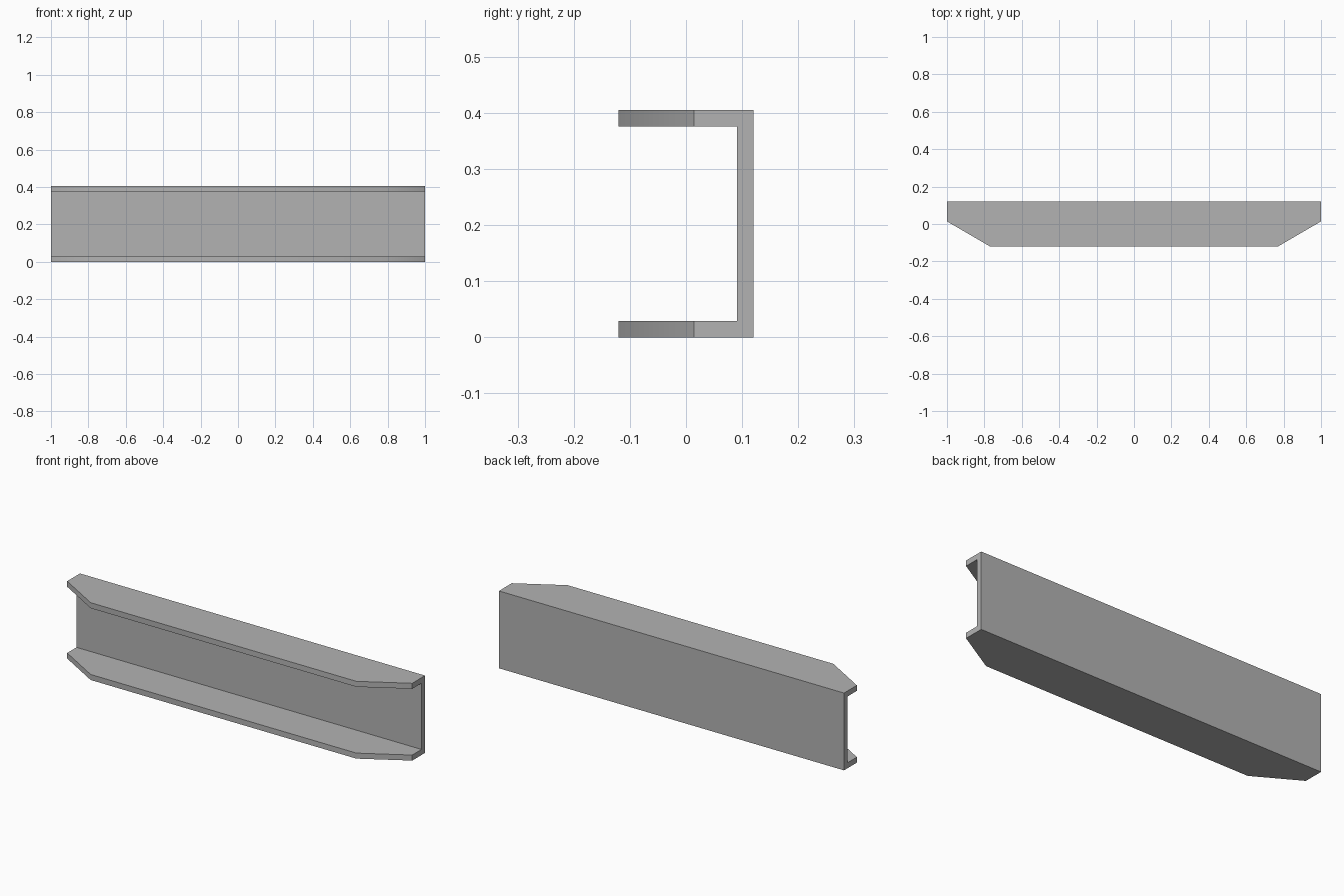
import bpy
import bmesh
import math
from mathutils import Vector

cube = bpy.data.objects.get("Cube")
if cube:
    bpy.data.objects.remove(cube, do_unlink=True)

# Main dimensions
HALF_LENGTH = 1.0
DEPTH = 0.12        # half depth
HEIGHT = 0.405
WALL = 0.029
CUT_Y = 0.014       # where the corner cut meets the end
CUT_X = 0.77        # where the corner cut meets the front

# Plain grey steel
steel = bpy.data.materials.new("grey steel")
steel.use_nodes = True
colour = (0.45, 0.45, 0.45, 1)
steel.diffuse_color = colour
steel.node_tree.nodes["Principled BSDF"].inputs["Base Color"].default_value = colour

# C-shaped section extruded along the length
inner = DEPTH - WALL
top = HEIGHT - WALL
section = [(-DEPTH, 0), (DEPTH, 0), (DEPTH, HEIGHT), (-DEPTH, HEIGHT),
           (-DEPTH, top), (inner, top), (inner, WALL), (-DEPTH, WALL)]
bm = bmesh.new()
end = bm.faces.new([bm.verts.new((-HALF_LENGTH, y, z)) for y, z in section])
moved = bmesh.ops.extrude_face_region(bm, geom=[end], use_keep_orig=True)["geom"]
bmesh.ops.translate(bm, vec=(2 * HALF_LENGTH, 0, 0),
                    verts=[v for v in moved if isinstance(v, bmesh.types.BMVert)])

# Slanted cuts across the flange corners at both ends
for side in (-1, 1):
    normal = Vector((side * (CUT_Y + DEPTH), CUT_X - HALF_LENGTH, 0))
    bmesh.ops.bisect_plane(bm, geom=bm.verts[:] + bm.edges[:] + bm.faces[:],
                           plane_co=(side * CUT_X, -DEPTH, 0),
                           plane_no=normal, clear_outer=True)
    bmesh.ops.holes_fill(bm, edges=[e for e in bm.edges if e.is_boundary])
bmesh.ops.recalc_face_normals(bm, faces=bm.faces)

mesh = bpy.data.meshes.new("channel_beam")
bm.to_mesh(mesh)
bm.free()
mesh.materials.append(steel)
beam = bpy.data.objects.new("channel_beam", mesh)
bpy.context.collection.objects.link(beam)

# Soft shading across the shallow corner, sharp elsewhere
bpy.context.view_layer.objects.active = beam
beam.select_set(True)
bpy.ops.object.shade_smooth_by_angle(angle=math.radians(40))
